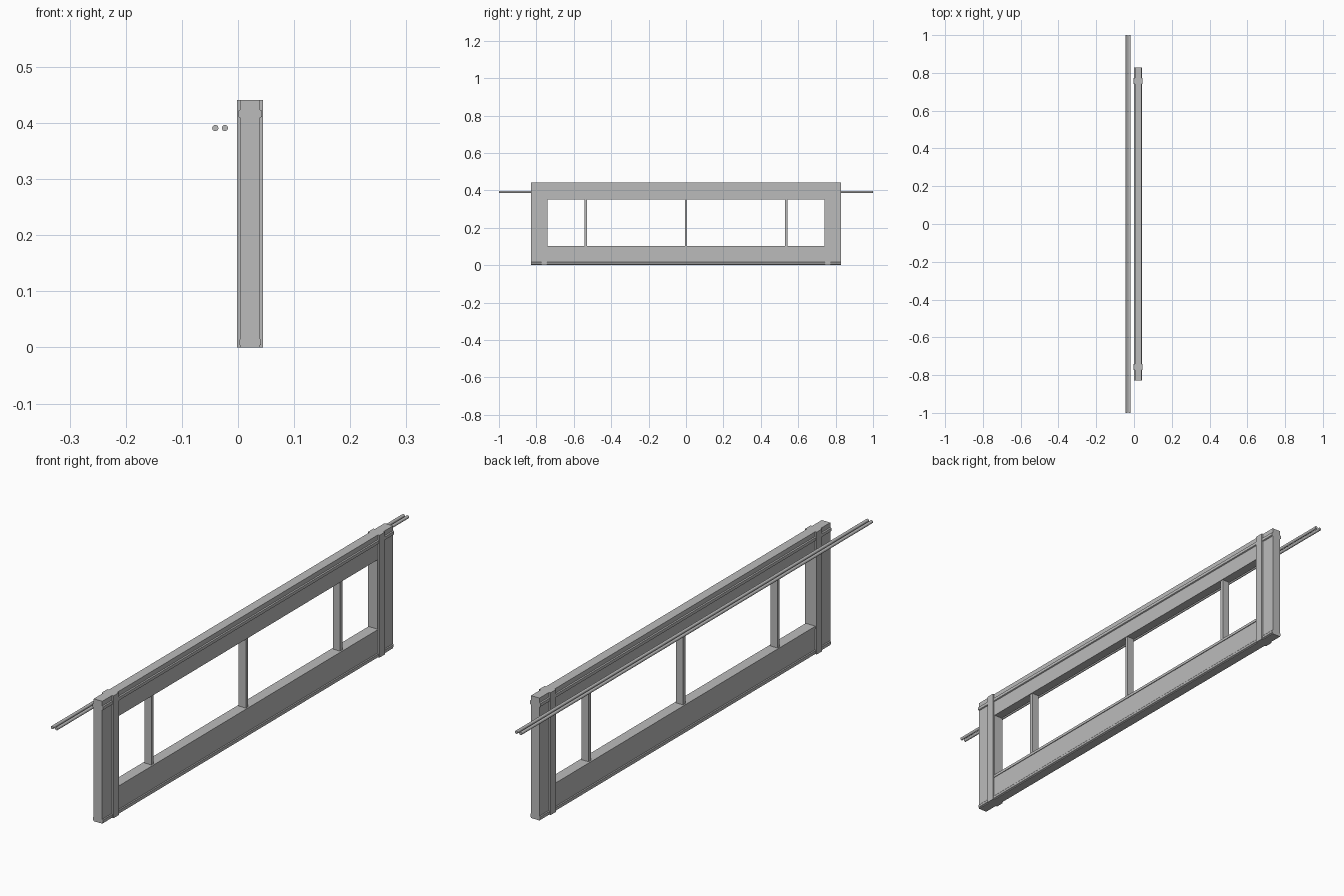
import bpy, bmesh, math

if "Cube" in bpy.data.objects:
    bpy.data.objects.remove(bpy.data.objects["Cube"])

grey = bpy.data.materials.new("mid grey")
grey.diffuse_color = (0.5, 0.5, 0.5, 1)
grey.use_nodes = True
grey.node_tree.nodes["Principled BSDF"].inputs["Base Color"].default_value = grey.diffuse_color

XC = 0.0215     # frame centre in x
END = 0.828     # half length of the frame
INNER = 0.74    # half length of the opening
TOP = 0.441


def finish(name, bm):
    bmesh.ops.recalc_face_normals(bm, faces=bm.faces)
    mesh = bpy.data.meshes.new(name)
    bm.to_mesh(mesh)
    bm.free()
    mesh.materials.append(grey)
    obj = bpy.data.objects.new(name, mesh)
    bpy.context.collection.objects.link(obj)
    return obj


def rail(name, half_profile, y0, y1):
    """Extrude a (half width, z) profile, mirrored about the frame centre, along y."""
    bm = bmesh.new()
    outline = [(XC + w, z) for w, z in half_profile]
    outline += [(XC - w, z) for w, z in reversed(half_profile)]
    face = bm.faces.new([bm.verts.new((x, y0, z)) for x, z in outline])
    new = bmesh.ops.extrude_face_region(bm, geom=[face])["geom"]
    bmesh.ops.translate(bm, vec=(0, y1 - y0, 0),
                        verts=[v for v in new if isinstance(v, bmesh.types.BMVert)])
    return finish(name, bm)


def block(name, half_width, y0, y1, z0, z1):
    return rail(name, [(half_width, z0), (half_width, z1)], y0, y1)


# Bottom rail: foot bead along its whole length and a thin sill lip
rail("bottom_rail", [(0.017, 0), (0.017, 0.003), (0.0195, 0.005), (0.0195, 0.013),
                     (0.017, 0.016), (0.017, 0.102)], -END, END)
block("sill_lip", 0.0195, -INNER, INNER, 0.092, 0.102)

# Top rail with a projecting bead
rail("top_rail", [(0.017, 0.352), (0.017, 0.409), (0.021, 0.411), (0.021, 0.422),
                  (0.017, 0.424), (0.017, TOP)], -END, END)

# End posts and their raised cover strips
for side, s in (("front", -1), ("back", 1)):
    a, b = sorted((s * INNER, s * END))
    block(side + "_post", 0.017, a, b, 0.102, 0.352)
    a, b = sorted((s * 0.742, s * 0.773))
    block(side + "_cover_strip", 0.023, a, b, 0, TOP)

# Slender uprights in the opening
for i, y in enumerate((-0.537, 0, 0.537)):
    block("upright_%d" % (i + 1), 0.014, y - 0.0065, y + 0.0065, 0.102, 0.352)

# Pair of long rods beside the frame
for i, x in enumerate((-0.0405, -0.0235)):
    bpy.ops.mesh.primitive_cylinder_add(vertices=20, radius=0.0055, depth=2,
                                        location=(x, 0, 0.391),
                                        rotation=(math.pi / 2, 0, 0))
    rod = bpy.context.object
    rod.name = "rod_%d" % (i + 1)
    rod.data.materials.append(grey)
    bpy.ops.object.shade_smooth_by_angle(angle=math.radians(35))
